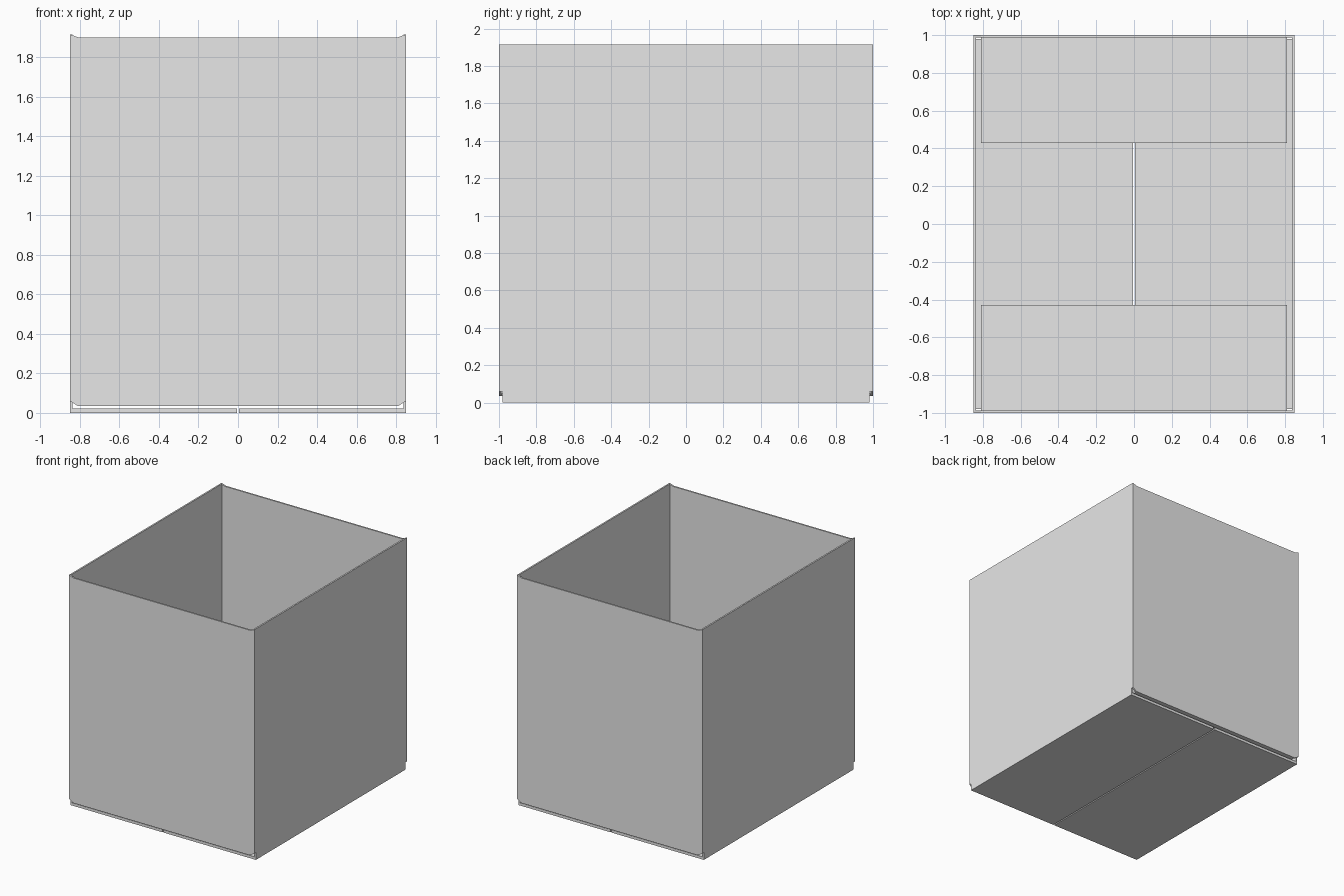
import bpy
import bmesh
from mathutils import Vector

cube = bpy.data.objects.get("Cube")
if cube:
    bpy.data.objects.remove(cube, do_unlink=True)

HALF_X, HALF_Y, HEIGHT = 0.85, 1.0, 1.915
BOARD = 0.013          # wall thickness
SHOULDER = 0.81        # where the slanted corner tabs begin

card = bpy.data.materials.new("grey_card")
card.use_nodes = True
card.diffuse_color = (0.8, 0.8, 0.8, 1)
card.node_tree.nodes["Principled BSDF"].inputs["Base Color"].default_value = (0.8, 0.8, 0.8, 1)


def extrude_profile(name, points, y0, y1):
    """Extrude an (x, z) outline along y."""
    bm = bmesh.new()
    face = bm.faces.new([bm.verts.new((x, y0, z)) for x, z in points])
    grown = bmesh.ops.extrude_face_region(bm, geom=[face])
    verts = [g for g in grown["geom"] if isinstance(g, bmesh.types.BMVert)]
    bmesh.ops.translate(bm, verts=verts, vec=Vector((0, y1 - y0, 0)))
    bmesh.ops.recalc_face_normals(bm, faces=bm.faces)
    mesh = bpy.data.meshes.new(name)
    bm.to_mesh(mesh)
    bm.free()
    mesh.materials.append(card)
    obj = bpy.data.objects.new(name, mesh)
    bpy.context.collection.objects.link(obj)
    return obj


def rectangle(x0, x1, z0, z1):
    return [(x0, z0), (x1, z0), (x1, z1), (x0, z1)]


# Side walls, each folding under into a long outer floor flap
for side, s in (("left", 1), ("right", -1)):
    inner = HALF_X - BOARD
    outline = [(0.005, 0), (HALF_X, 0), (HALF_X, HEIGHT),
               (inner, HEIGHT), (inner, 0.022), (0.005, 0.022)]
    extrude_profile(side + "_wall_and_floor_flap",
                    [(s * x, z) for x, z in outline],
                    -HALF_Y + 0.02, HALF_Y - 0.02)

# End walls with slanted corner tabs, and their short inner floor flaps
right_half = [(SHOULDER, 0.035), (HALF_X, 0.06), (HALF_X, HEIGHT), (SHOULDER, 1.9)]
wall_outline = right_half + [(-x, z) for x, z in reversed(right_half)]
for end, s in (("front", -1), ("back", 1)):
    extrude_profile(end + "_wall", wall_outline, s * HALF_Y, s * (HALF_Y - BOARD))
    extrude_profile(end + "_inner_floor_flap",
                    rectangle(-SHOULDER, SHOULDER, 0.035, 0.048),
                    s * (HALF_Y - BOARD), s * 0.43)
    # Corner strips closing the slot between side and end walls
    for side, t in (("left", 1), ("right", -1)):
        extrude_profile(end + "_" + side + "_corner_strip",
                        rectangle(t * (HALF_X - BOARD), t * HALF_X, 0.06, HEIGHT),
                        s * (HALF_Y - BOARD), s * (HALF_Y - 0.02))
